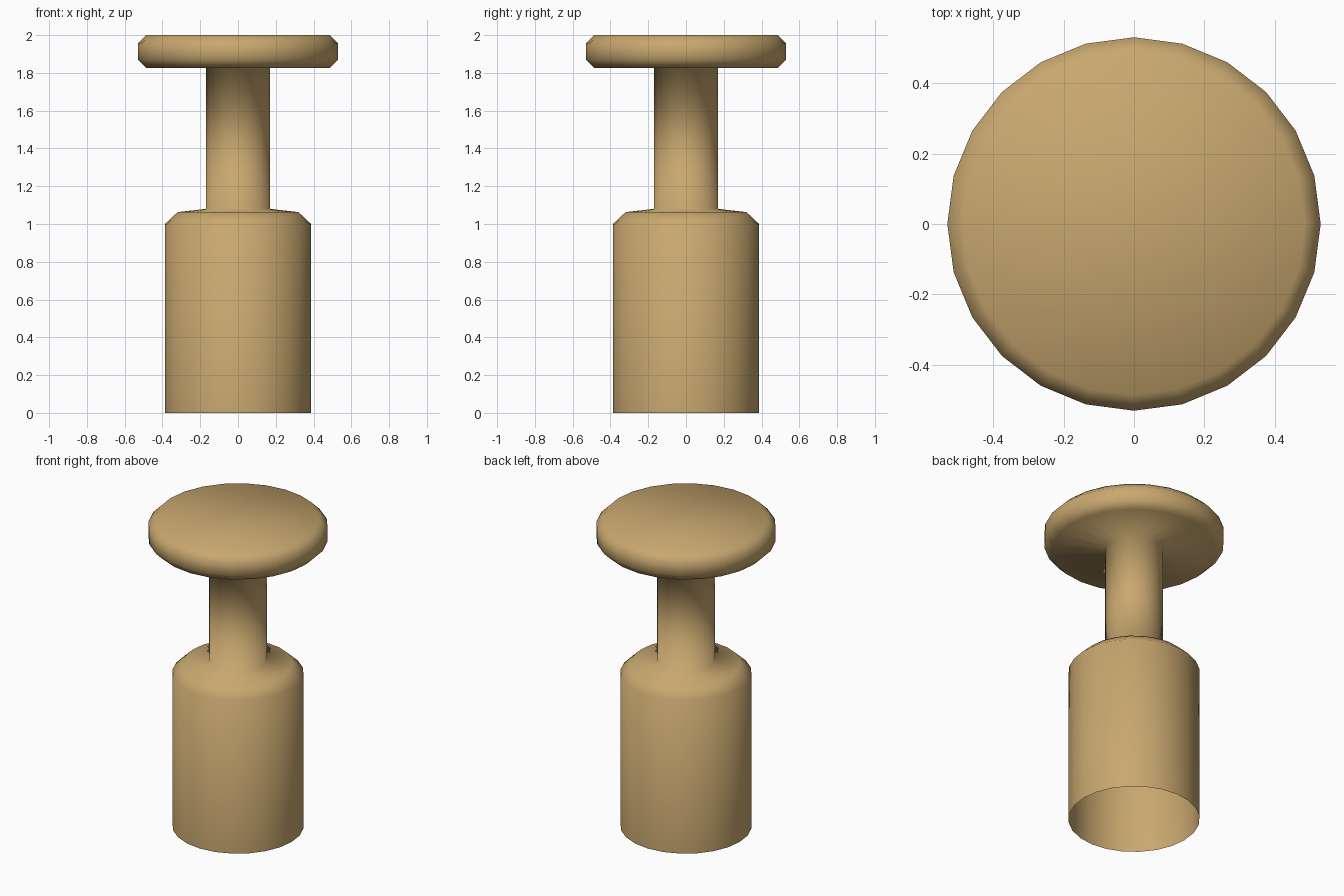
import bpy, bmesh, math

if "Cube" in bpy.data.objects:
    bpy.data.objects.remove(bpy.data.objects["Cube"])

SIDES = 24

# One tan colour
tan = bpy.data.materials.new("tan")
tan.diffuse_color = (0.58, 0.39, 0.16, 1)
tan.use_nodes = True
tan.node_tree.nodes["Principled BSDF"].inputs["Base Color"].default_value = tan.diffuse_color


def lathe(name, profile, cap_top=False):
    """Revolve (radius, height) points around z with smooth shading."""
    bm = bmesh.new()
    rings = [[bm.verts.new((r * math.cos(math.tau * i / SIDES),
                            r * math.sin(math.tau * i / SIDES), z))
              for i in range(SIDES)] for r, z in profile]
    for low, high in zip(rings, rings[1:]):
        for i in range(SIDES):
            j = (i + 1) % SIDES
            bm.faces.new((low[i], low[j], high[j], high[i]))
    if cap_top:
        bm.faces.new(rings[-1])
    for f in bm.faces:
        f.smooth = True
    mesh = bpy.data.meshes.new(name)
    bm.to_mesh(mesh)
    bm.free()
    mesh.materials.append(tan)
    obj = bpy.data.objects.new(name, mesh)
    bpy.context.collection.objects.link(obj)
    return obj


# Hollow base sleeve (open below), stem and bevelled disc in one turned surface
lathe("turned_knob", [
    (0.387, 0.0), (0.387, 1.0), (0.32, 1.063),    # sleeve and shoulder
    (0.17, 1.08), (0.17, 1.826),                  # stem
    (0.485, 1.826), (0.53, 1.87),                 # disc underside
    (0.53, 1.955), (0.485, 2.0),                  # disc rim
], cap_top=True)
